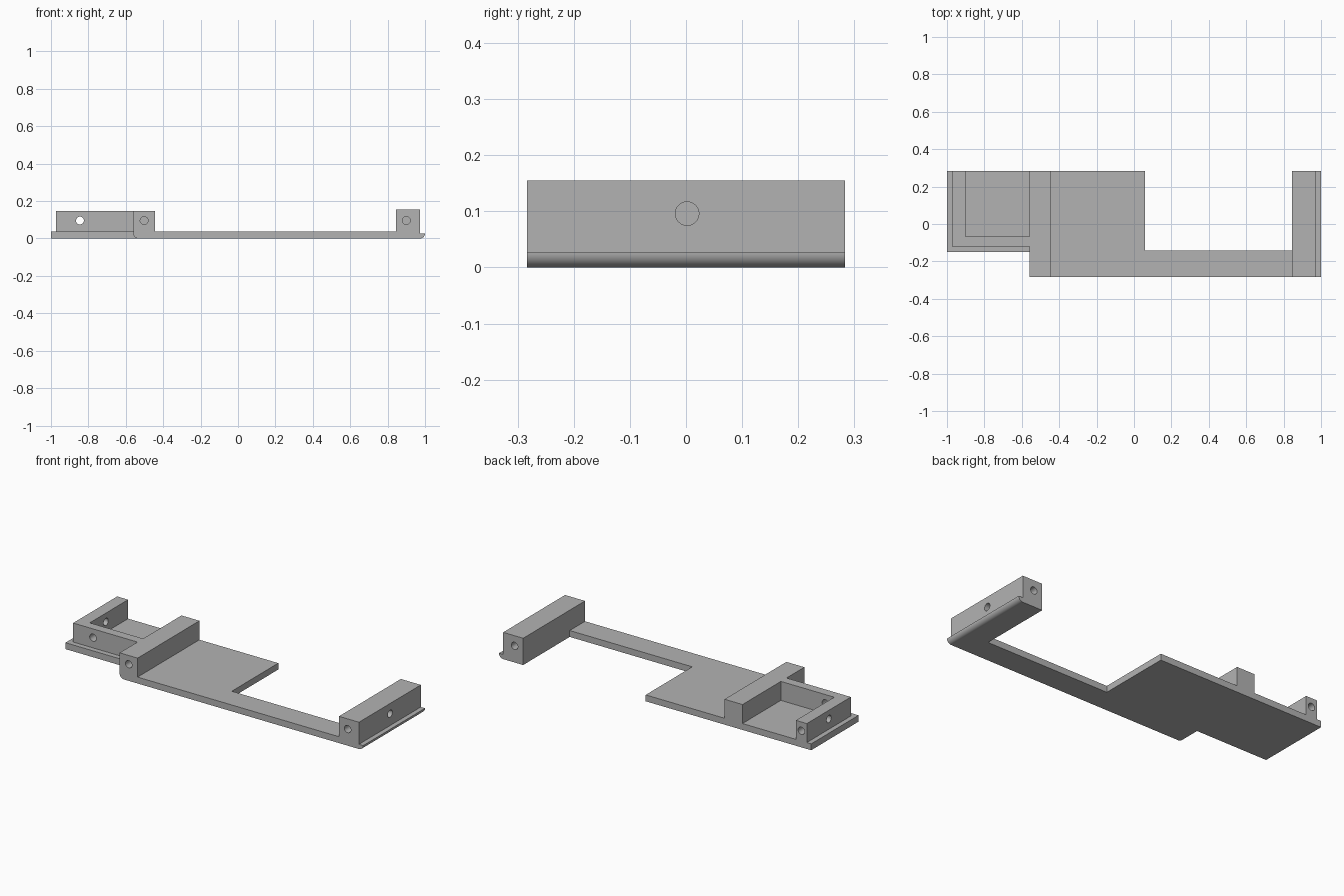
import bpy, bmesh
from math import pi, sin, cos, radians
from mathutils import Matrix, Vector

cube = bpy.data.objects.get("Cube")
if cube:
    bpy.data.objects.remove(cube, do_unlink=True)

GREY = (0.45, 0.45, 0.45, 1)
grey = bpy.data.materials.new("plain grey")
grey.use_nodes = True
grey.diffuse_color = GREY
grey.node_tree.nodes["Principled BSDF"].inputs["Base Color"].default_value = GREY

DEPTH = 0.283            # half depth of the whole frame
DECK, RAIL, POST = 0.037, 0.147, 0.155
HOLE_Z, HOLE_R = 0.096, 0.021


def add_object(name, bm):
    bmesh.ops.recalc_face_normals(bm, faces=bm.faces)
    mesh = bpy.data.meshes.new(name)
    bm.to_mesh(mesh)
    bm.free()
    mesh.materials.append(grey)
    ob = bpy.data.objects.new(name, mesh)
    bpy.context.collection.objects.link(ob)
    return ob


def prism(name, points, start, end, axis="z"):
    """Extrude a flat outline along z (plan) or y (front profile)."""
    bm = bmesh.new()
    if axis == "z":
        verts = [bm.verts.new((a, b, start)) for a, b in points]
        move = Vector((0, 0, end - start))
    else:
        verts = [bm.verts.new((a, start, b)) for a, b in points]
        move = Vector((0, end - start, 0))
    face = bm.faces.new(verts)
    out = bmesh.ops.extrude_face_region(bm, geom=[face])
    new = [v for v in out["geom"] if isinstance(v, bmesh.types.BMVert)]
    bmesh.ops.translate(bm, verts=new, vec=move)
    return add_object(name, bm)


def arc(cx, cz, r, a0, a1, steps=10):
    angles = [radians(a0 + (a1 - a0) * i / steps) for i in range(steps + 1)]
    return [(cx + r * cos(a), cz + r * sin(a)) for a in angles]


def drill(ob, x, y, axis, depth):
    """Bore a round hole to the given depth either side of a face point."""
    bm = bmesh.new()
    turn = Matrix.Rotation(pi / 2, 4, "X" if axis == "y" else "Y")
    bmesh.ops.create_cone(bm, cap_ends=True, segments=32, radius1=HOLE_R,
                          radius2=HOLE_R, depth=2 * depth,
                          matrix=Matrix.Translation((x, y, HOLE_Z)) @ turn)
    cutter = add_object("hole_cutter", bm)
    cutter.hide_render = True
    mod = ob.modifiers.new("hole", "BOOLEAN")
    mod.operation, mod.solver, mod.object = "DIFFERENCE", "EXACT", cutter
    bpy.context.view_layer.objects.active = ob
    bpy.ops.object.modifier_apply(modifier=mod.name)
    bpy.data.objects.remove(cutter, do_unlink=True)


# Deck with its narrow front strip
deck = prism("deck", [(-0.445, -DEPTH), (0.845, -DEPTH), (0.845, -0.143),
                      (0.06, -0.143), (0.06, DEPTH), (-0.445, DEPTH)], 0, DECK)

# Thin plate under the corner wall
side_plate = prism("side_plate", [(-1, -0.15), (-0.53, -0.15),
                                  (-0.53, DEPTH), (-1, DEPTH)], 0, DECK)

# L-shaped corner wall, open at the back
corner_wall = prism("corner_wall", [(-0.972, -0.12), (-0.56, -0.12), (-0.56, -0.068),
                                    (-0.902, -0.068), (-0.902, DEPTH), (-0.972, DEPTH)],
                    DECK, RAIL)
drill(corner_wall, -0.845, -0.094, "y", 0.06)
drill(corner_wall, -0.937, 0.08, "x", 0.06)
drill(corner_wall, -0.937, DEPTH, "y", 0.1)

# Cross rail with a rounded lower edge
cross_rail = prism("cross_rail", arc(-0.533, 0.027, 0.027, 180, 270)
                   + [(-0.445, 0), (-0.445, RAIL), (-0.56, RAIL)], -DEPTH, DEPTH, "y")
drill(cross_rail, -0.502, -DEPTH, "y", 0.1)

# End post with a rounded lip along its outer foot
end_post = prism("end_post", arc(0.973, 0.027, 0.027, 270, 360)
                 + [(0.973, 0.027), (0.973, POST), (0.845, POST), (0.845, 0)],
                 -DEPTH, DEPTH, "y")
drill(end_post, 0.9, -DEPTH, "y", 0.1)
drill(end_post, 0.9, DEPTH, "y", 0.1)
drill(end_post, 0.973, 0.002, "x", 0.08)

# Smooth the round surfaces, keep the corners crisp
bpy.ops.object.select_all(action="DESELECT")
for ob in (deck, side_plate, corner_wall, cross_rail, end_post):
    ob.select_set(True)
bpy.context.view_layer.objects.active = deck
bpy.ops.object.shade_smooth_by_angle(angle=radians(30))
